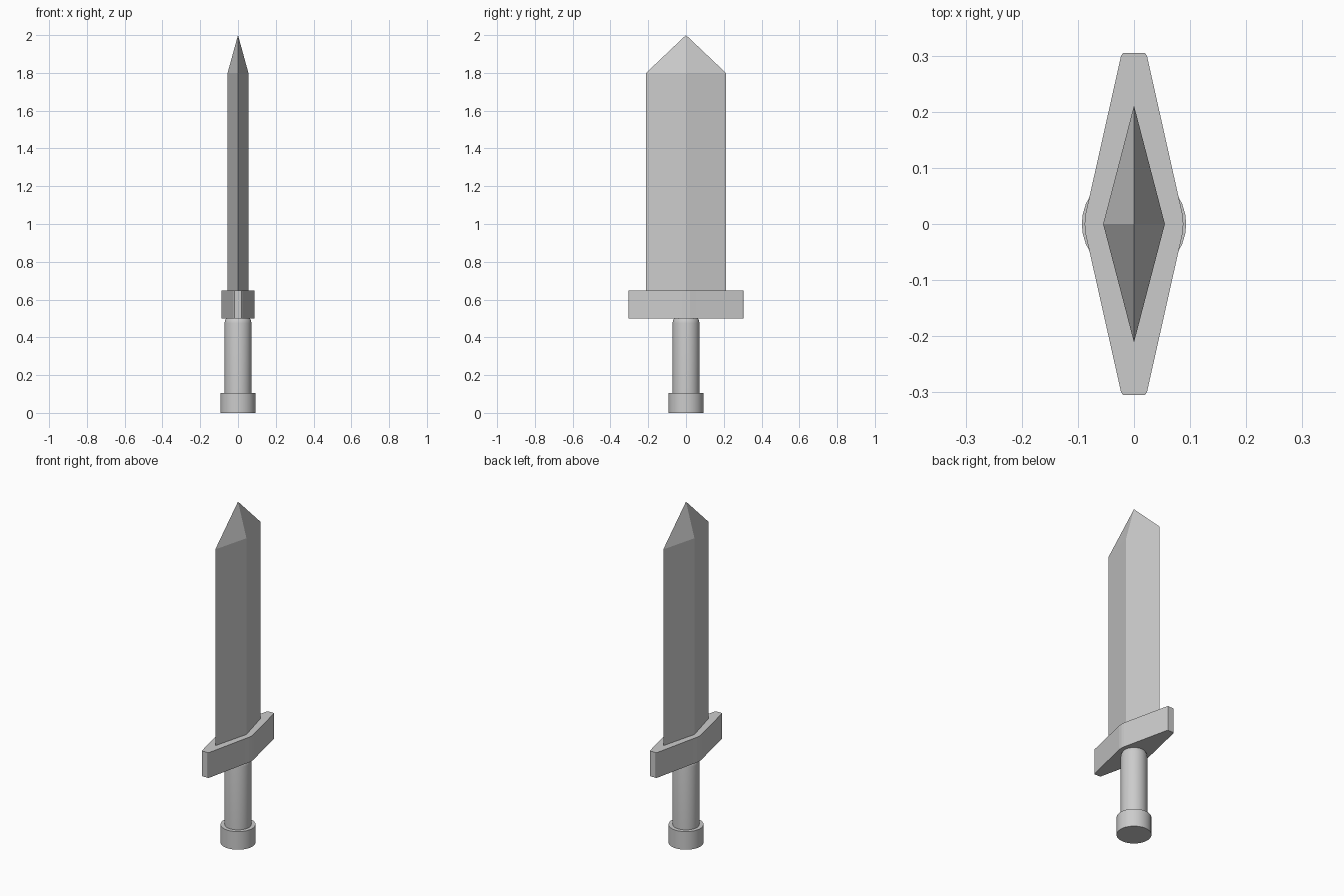
import bpy, bmesh, math

if "Cube" in bpy.data.objects:
    bpy.data.objects.remove(bpy.data.objects["Cube"])


def finish(name, bm, smooth=False):
    bmesh.ops.recalc_face_normals(bm, faces=bm.faces)
    mesh = bpy.data.meshes.new(name)
    bm.to_mesh(mesh)
    bm.free()
    obj = bpy.data.objects.new(name, mesh)
    bpy.context.collection.objects.link(obj)
    if smooth:
        bpy.ops.object.select_all(action='DESELECT')
        obj.select_set(True)
        bpy.context.view_layer.objects.active = obj
        bpy.ops.object.shade_smooth_by_angle(angle=math.radians(35))
    return obj


def extrude_outline(bm, outline, z0, z1):
    """Closed prism from an xy outline; returns the top face."""
    base = bm.faces.new([bm.verts.new((x, y, z0)) for x, y in outline])
    top = bmesh.ops.extrude_face_region(bm, geom=[base], use_keep_orig=True)["geom"]
    for v in top:
        if isinstance(v, bmesh.types.BMVert):
            v.co.z = z1
    return next(f for f in top if isinstance(f, bmesh.types.BMFace))


def lathe(name, profile, sides=32):
    """Round part spun from (radius, z) points that start and end on the axis."""
    bm = bmesh.new()
    verts = [bm.verts.new((r, 0, z)) for r, z in profile]
    edges = [bm.edges.new(pair) for pair in zip(verts, verts[1:])]
    bmesh.ops.spin(bm, geom=verts + edges, cent=(0, 0, 0), axis=(0, 0, 1),
                   angle=math.tau, steps=sides)
    bmesh.ops.remove_doubles(bm, verts=bm.verts, dist=1e-5)
    return finish(name, bm, smooth=True)


# Blade: diamond section drawn up to a point
bm = bmesh.new()
diamond = [(0.055, 0), (0, 0.211), (-0.055, 0), (0, -0.211)]
top = extrude_outline(bm, diamond, 0.64, 1.8)
bmesh.ops.poke(bm, faces=[top])
for v in bm.verts:
    if v.co.z > 1.7 and abs(v.co.x) + abs(v.co.y) < 0.01:
        v.co.z = 2.0
finish("blade", bm)

# Guard: long tapered plate, softened at the middle and ends
quarter = [(0.086, 0.02), (0.079, 0.05), (0.023, 0.3), (0.019, 0.305)]
right = [(x, -y) for x, y in reversed(quarter)] + [(0.088, 0)] + quarter
outline = right + [(-x, -y) for x, y in right]
bm = bmesh.new()
extrude_outline(bm, outline, 0.5, 0.648)
finish("guard", bm)

# Grip and pommel
lathe("grip", [(0, 0.09), (0.071, 0.09), (0.071, 0.475), (0.069, 0.49),
               (0.062, 0.502), (0, 0.502)])
lathe("pommel", [(0, 0), (0.093, 0), (0.093, 0.106), (0, 0.106)])
